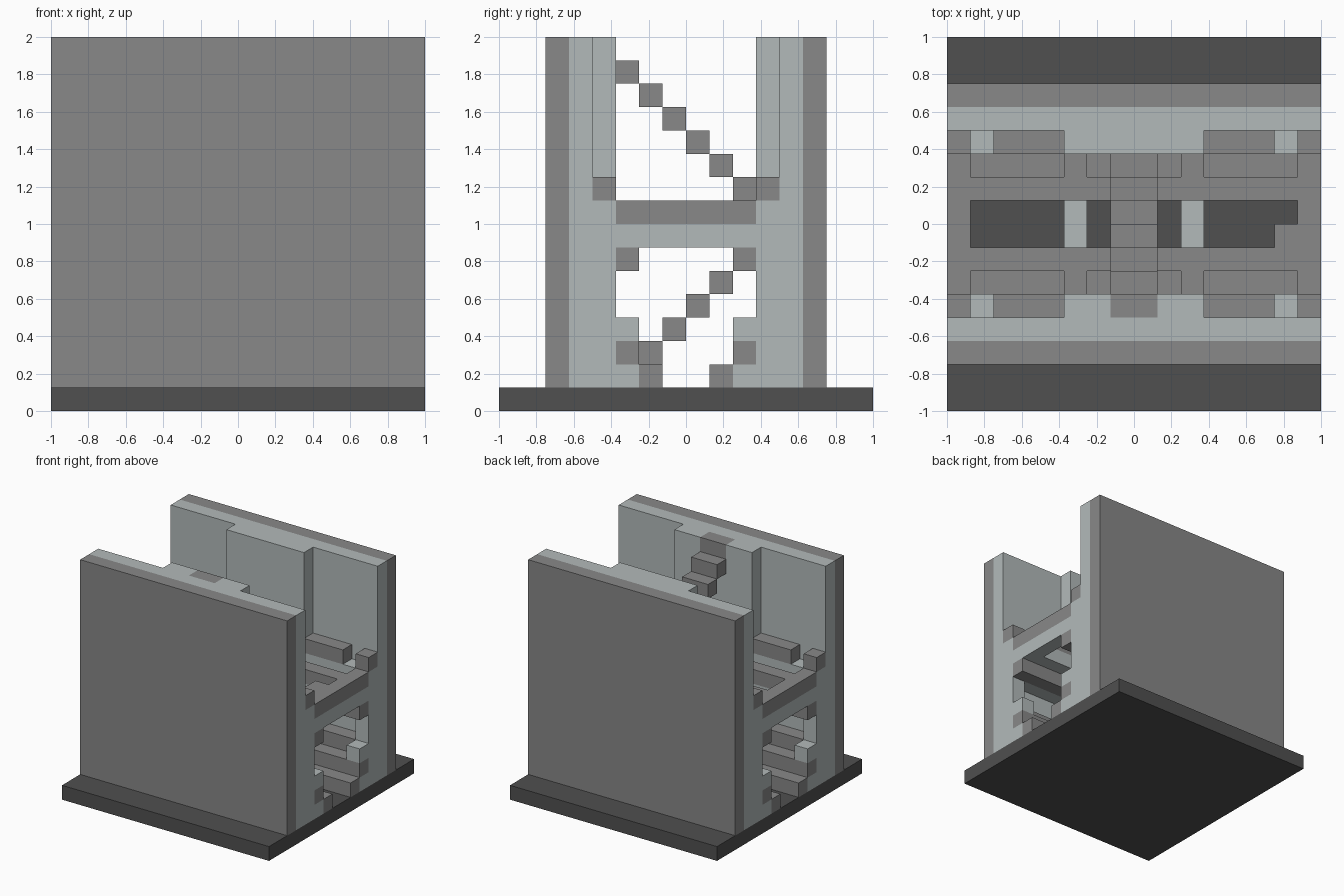
import bpy
import bmesh
from mathutils import Matrix, Vector

UNIT = 0.125  # one block of the grid

cube = bpy.data.objects.get("Cube")
if cube:
    bpy.data.objects.remove(cube)


def material(name, color):
    mat = bpy.data.materials.new(name)
    mat.use_nodes = True
    mat.diffuse_color = (*color, 1)
    mat.node_tree.nodes["Principled BSDF"].inputs["Base Color"].default_value = (*color, 1)
    return mat


DARK = material("dark grey", (0.08, 0.08, 0.08))
MID = material("mid grey", (0.246, 0.246, 0.246))
PALE = material("pale grey", (0.448, 0.491, 0.491))


def flip(box, axis):
    """Reflect a (x0, x1, y0, y1, z0, z1) box across x (0) or y (1)."""
    b = list(box)
    i = axis * 2
    b[i], b[i + 1] = -b[i + 1], -b[i]
    return tuple(b)


def part(name, mat, boxes, mirror_x=False, mirror_y=False):
    """One object made from block-unit boxes, optionally mirrored."""
    boxes = list(boxes)
    if mirror_x:
        boxes += [flip(b, 0) for b in boxes]
    if mirror_y:
        boxes += [flip(b, 1) for b in boxes]
    bm = bmesh.new()
    for x0, x1, y0, y1, z0, z1 in dict.fromkeys(boxes):
        centre = Vector((x0 + x1, y0 + y1, z0 + z1)) * UNIT / 2
        size = Vector((x1 - x0, y1 - y0, z1 - z0)) * UNIT
        bmesh.ops.create_cube(bm, size=1, matrix=Matrix.Translation(centre) @ Matrix.Diagonal(size).to_4x4())
    mesh = bpy.data.meshes.new(name)
    bm.to_mesh(mesh)
    bm.free()
    mesh.materials.append(mat)
    obj = bpy.data.objects.new(name, mesh)
    bpy.context.collection.objects.link(obj)


# Ground slab and the two tall walls
part("base_slab", DARK, [(-8, 8, -8, 8, 0, 1)])
part("outer_wall", MID, [(-8, 8, 5, 6, 1, 16)], mirror_y=True)
part("wall_lining", PALE, [(-8, 8, 4, 5, 1, 16)], mirror_y=True)

# Thick middle of the upper walls, with the landing block set into one of them
part("back_wall_buttress", PALE, [(-3, 3, 3, 4, 9, 16)])
part("front_wall_buttress", PALE, [(-3, 3, -4, -3, 9, 15), (-3, -1, -4, -3, 15, 16), (1, 3, -4, -3, 15, 16)])
part("stair_landing", MID, [(-1, 1, -4, -3, 15, 16)])

# Upper benches and end blocks
part("upper_bench", MID, [(3, 6, 3, 4, 9, 10), (7, 8, 3, 4, 9, 10)], mirror_x=True, mirror_y=True)

# Lower wall around the seating recess
part("recess_lintel", PALE, [(-7, 7, 3, 4, 6, 9)], mirror_y=True)
part("recess_jamb", PALE, [(7, 8, 3, 4, 1, 9)], mirror_x=True, mirror_y=True)
part("seat_footing", PALE, [(-7, 7, 3, 4, 1, 3)], mirror_y=True)

# Tiered lower seating with pale end posts
part("lower_tiers", MID, [(-8, 8, 1, 2, 1, 2), (-7, 7, 2, 3, 1, 2), (-8, 8, 2, 3, 2, 3), (-7, 7, 3, 4, 3, 4)],
     mirror_y=True)
part("tier_end_post", PALE, [(7, 8, 2, 3, 1, 2), (7, 8, 2, 3, 3, 4)], mirror_x=True, mirror_y=True)

# Ledge beneath the floor slots
part("ceiling_ledge", MID, [(-8, 8, 2, 3, 6, 7)], mirror_y=True)


# Middle floor: pale underside and grey top sharing the same openings
def floor_part(name, mat, z):
    part(name, mat, [(-8, 8, 1, 2, z, z + 1), (7, 8, -1, 1, z, z + 1), (7, 8, 2, 3, z, z + 1), (2, 3, 2, 3, z, z + 1)],
         mirror_x=True, mirror_y=True)


floor_part("floor_underside", PALE, 7)
floor_part("floor_top", MID, 8)
part("floor_beam", PALE, [(2, 3, -1, 1, 7, 8)], mirror_x=True)
part("floor_corner_block", MID, [(6, 7, -1, 0, 8, 9)])

# Two opposing flights of stairs
part("lower_stairs", MID, [(-1, 1, i - 2, i - 1, i + 2, i + 3) for i in range(4)])
part("upper_stairs", MID, [(-1, 1, 2 - i, 3 - i, 9 + i, 10 + i) for i in range(6)])
